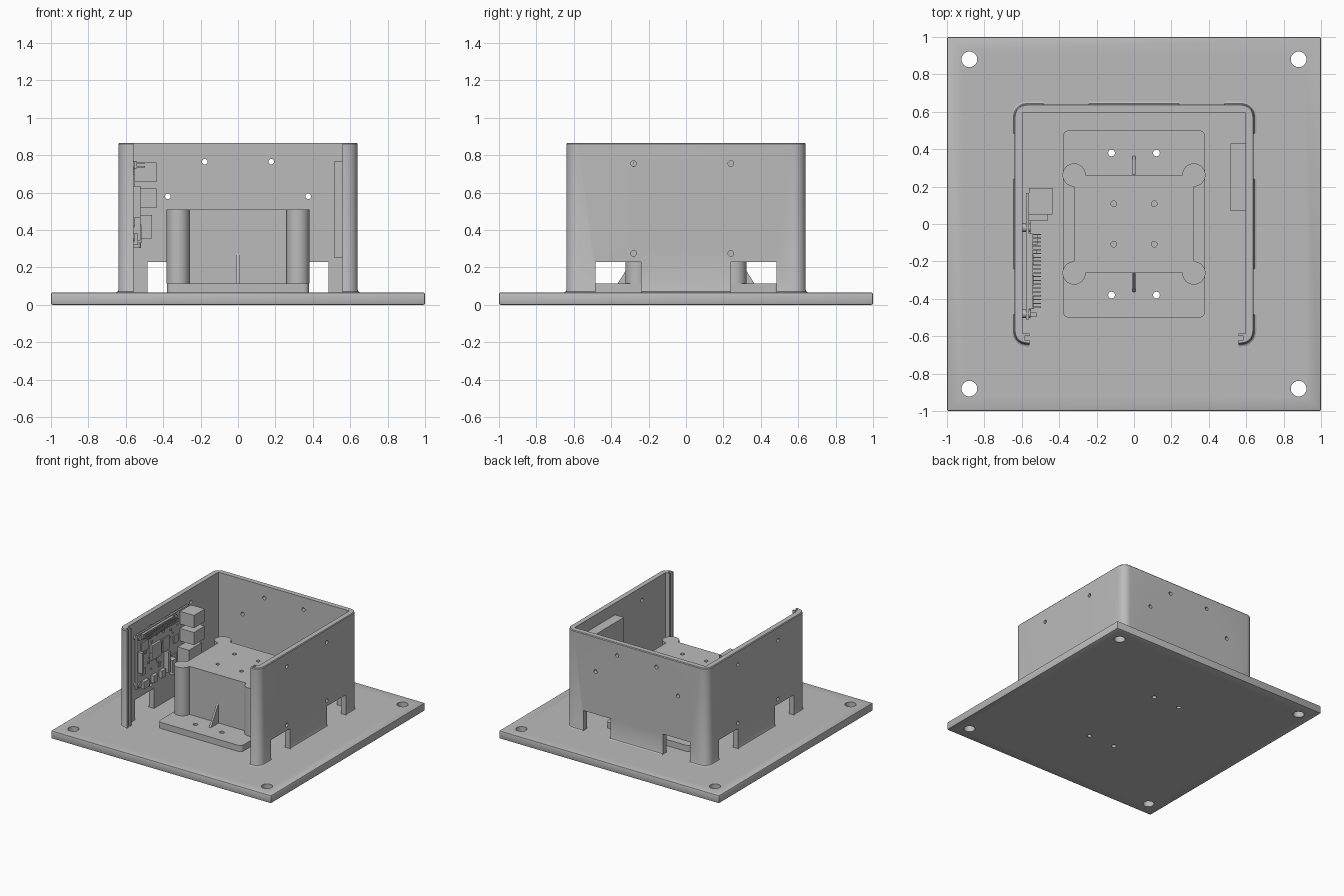
import bpy
import bmesh
import random
from math import pi, cos, sin, radians
from mathutils import Matrix, Vector

random.seed(4)
if "Cube" in bpy.data.objects:
    bpy.data.objects.remove(bpy.data.objects["Cube"], do_unlink=True)

grey = bpy.data.materials.new("plain grey")
grey.use_nodes = True
grey.diffuse_color = (0.5, 0.5, 0.5, 1)
grey.node_tree.nodes["Principled BSDF"].inputs["Base Color"].default_value = (0.5, 0.5, 0.5, 1)


def finish(name, bm):
    bmesh.ops.recalc_face_normals(bm, faces=bm.faces)
    mesh = bpy.data.meshes.new(name)
    bm.to_mesh(mesh)
    bm.free()
    mesh.materials.append(grey)
    obj = bpy.data.objects.new(name, mesh)
    bpy.context.collection.objects.link(obj)
    return obj


def add_box(bm, x, y, z):
    """Box from three (low, high) ranges; returns its vertices."""
    size = Matrix.Diagonal((x[1] - x[0], y[1] - y[0], z[1] - z[0], 1))
    mid = Vector((sum(x) / 2, sum(y) / 2, sum(z) / 2))
    return bmesh.ops.create_cube(bm, size=1, matrix=Matrix.Translation(mid) @ size)["verts"]


def add_rod(bm, centre, radius, length, axis="Z"):
    turn = {"X": Matrix.Rotation(pi / 2, 4, "Y"), "Y": Matrix.Rotation(pi / 2, 4, "X"), "Z": Matrix()}[axis]
    bmesh.ops.create_cone(bm, cap_ends=True, segments=32, radius1=radius, radius2=radius,
                          depth=length, matrix=Matrix.Translation(centre) @ turn)


def add_loft(bm, levels):
    """Stack of (outline, z) levels with capped ends."""
    rings = [[bm.verts.new((x, y, z)) for x, y in outline] for outline, z in levels]
    for low, high in zip(rings, rings[1:]):
        for i in range(len(low)):
            bm.faces.new((low[i - 1], low[i], high[i], high[i - 1]))
    bm.faces.new(rings[0])
    bm.faces.new(rings[-1])


def arc(cx, cy, r, start, end, steps=8):
    angles = [radians(start + (end - start) * i / steps) for i in range(steps + 1)]
    return [(cx + r * cos(a), cy + r * sin(a)) for a in angles]


def cut(obj, bm):
    """Subtract a helper mesh and bake the result."""
    cutter = finish("cutter", bm)
    cutter.hide_render = True
    mod = obj.modifiers.new("cut", "BOOLEAN")
    mod.object = cutter
    mod.operation = "DIFFERENCE"
    mod.solver = "EXACT"
    graph = bpy.context.evaluated_depsgraph_get()
    obj.data = bpy.data.meshes.new_from_object(obj.evaluated_get(graph))
    obj.modifiers.clear()
    bpy.data.objects.remove(cutter, do_unlink=True)


def smooth(*objects):
    bpy.ops.object.select_all(action="DESELECT")
    for obj in objects:
        obj.select_set(True)
        bpy.context.view_layer.objects.active = obj
    bpy.ops.object.shade_smooth_by_angle(angle=radians(30))


SIGNS = [(1, 1), (-1, 1), (-1, -1), (1, -1)]
FLOOR = 0.065

# Base plate with corner holes and four screw holes
bm = bmesh.new()
add_box(bm, (-1, 1), (-1, 1), (0, FLOOR))
bmesh.ops.bevel(bm, geom=bm.edges[:], offset=0.008, segments=2, affect="EDGES", profile=0.5)
base = finish("base_plate", bm)
bm = bmesh.new()
for sx, sy in SIGNS:
    add_rod(bm, (sx * 0.88, sy * 0.88, 0), 0.042, 1)
    add_rod(bm, (sx * 0.12, sy * 0.38, 0), 0.018, 1)
cut(base, bm)


# Three-sided housing with grooved front lips and a flared foot
def housing_outline(flare):
    r = 0.065 + flare
    half = [(0.595, 0.595), (0.595, -0.585), (0.56, -0.585), (0.56, -0.6), (0.585, -0.6),
            (0.585, -0.62), (0.56, -0.62), (0.56, -0.64 - flare)]
    half += arc(0.575, -0.575, r, -90, 0) + arc(0.575, 0.575, r, 0, 90)
    return half + [(-x, y) for x, y in reversed(half)]


bm = bmesh.new()
add_loft(bm, [(housing_outline(f), z) for f, z in
              ((0.016, FLOOR - 0.005), (0.014, FLOOR), (0.004, 0.07), (0, 0.08), (0, 0.86), (-0.005, 0.866))])
housing = finish("housing", bm)
bm = bmesh.new()
for s in (-1, 1):
    near, far = sorted((s * 0.24, s * 0.485))
    add_box(bm, (-1, 1), (near, far), (0, 0.23))
    add_box(bm, (near, far), (0.55, 0.8), (0, 0.23))
    add_rod(bm, (s * 0.178, 0.62, 0.765), 0.015, 0.3, "Y")
    add_rod(bm, (s * 0.375, 0.62, 0.58), 0.015, 0.3, "Y")
    for z in (0.275, 0.755):
        add_rod(bm, (0, s * 0.26 - 0.02, z), 0.015, 2, "X")
cut(housing, bm)

# Pedestal foot
bm = bmesh.new()
outline = []
for i, (sx, sy) in enumerate(SIGNS):
    outline += arc(sx * 0.35, sy * 0.47, 0.03, i * 90, i * 90 + 90, 5)
add_loft(bm, [(outline, FLOOR - 0.002), (outline, 0.115)])
foot = finish("pedestal_foot", bm)
bm = bmesh.new()
for sx, sy in SIGNS:
    add_rod(bm, (sx * 0.12, sy * 0.38, 0.1), 0.018, 0.3)
cut(foot, bm)

# Pedestal block with round corner columns and blind holes
bm = bmesh.new()
outline = []
for i, (sx, sy) in enumerate(SIGNS):
    outline += arc(sx * 0.32, sy * 0.262, 0.062, i * 90 - 90, i * 90 + 180, 24)
add_loft(bm, [(outline, 0.113), (outline, 0.51)])
block = finish("pedestal_block", bm)
bm = bmesh.new()
for sx, sy in SIGNS:
    add_rod(bm, (sx * 0.108, sy * 0.108, 0.5), 0.015, 0.2)
cut(block, bm)

# Triangular ribs on both sides of the pedestal
for name, s in (("front_rib", -1), ("back_rib", 1)):
    bm = bmesh.new()
    sides = [[bm.verts.new((x, s * y, z)) for y, z in ((0.26, 0.114), (0.365, 0.114), (0.355, 0.13), (0.265, 0.275), (0.26, 0.275))]
             for x in (-0.008, 0.008)]
    for side in sides:
        bm.faces.new(side)
    for i in range(len(sides[0])):
        bm.faces.new((sides[0][i - 1], sides[0][i], sides[1][i], sides[1][i - 1]))
    finish(name, bm)

# Flat module on the side wall
bm = bmesh.new()
add_box(bm, (0.515, 0.596), (0.07, 0.43), (0.25, 0.77))
finish("wall_module", bm)

# Circuit board on standoffs
FACE = -0.562
bm = bmesh.new()
add_box(bm, (-0.577, FACE), (-0.51, 0.165), (0.33, 0.775))
board = finish("circuit_board", bm)
bm = bmesh.new()
for y in (-0.48, -0.02):
    for z in (0.36, 0.745):
        add_rod(bm, (-0.575, y, z), 0.022, 0.045, "X")
standoffs = finish("board_standoffs", bm)


def add_socket(bm, x, y, z, facing, depth):
    """Box whose mouth is recessed on the given side."""
    verts = add_box(bm, x, y, z)
    bm.normal_update()
    mouth = max({f for v in verts for f in v.link_faces}, key=lambda f: f.normal.dot(facing))
    bmesh.ops.inset_individual(bm, faces=[mouth], thickness=0.008)
    bmesh.ops.translate(bm, verts=mouth.verts, vec=-depth * facing)


# Large sockets at the back end of the board
back, down = Vector((0, 1, 0)), Vector((0, 0, -1))
bm = bmesh.new()
for z in (0.657, 0.517):
    add_socket(bm, (FACE, -0.5), (0.05, 0.192), (z, z + 0.104), back, 0.08)
    add_socket(bm, (-0.5, -0.435), (0.05, 0.192), (z, z + 0.104), back, 0.08)
finish("stacked_sockets", bm)
bm = bmesh.new()
add_socket(bm, (FACE, -0.46), (0.02, 0.188), (0.355, 0.48), back, 0.08)
finish("network_socket", bm)

# Small sockets along the lower edge
bm = bmesh.new()
for y, w in ((-0.42, 0.07), (-0.3, 0.055), (-0.195, 0.055)):
    add_socket(bm, (FACE, FACE + 0.027), (y - w / 2, y + w / 2), (0.32, 0.38), down, 0.03)
add_box(bm, (FACE, FACE + 0.045), (-0.11, -0.055), (0.33, 0.43))
add_rod(bm, (FACE + 0.022, -0.082, 0.32), 0.022, 0.03)
finish("edge_sockets", bm)

# Pin header along the upper edge
bm = bmesh.new()
add_box(bm, (FACE, FACE + 0.02), (-0.455, -0.05), (0.728, 0.768))
for i in range(20):
    for z in (0.738, 0.758):
        y = -0.445 + i * 0.0205
        add_box(bm, (FACE, -0.498), (y - 0.003, y + 0.003), (z - 0.003, z + 0.003))
finish("pin_header", bm)

# Chips, ribbon connectors and scattered small parts
bm = bmesh.new()
for y, z, w, h, t in ((-0.28, 0.57, 0.12, 0.12, 0.02), (-0.14, 0.57, 0.085, 0.11, 0.009), (-0.42, 0.66, 0.09, 0.08, 0.012),
                      (-0.01, 0.56, 0.06, 0.06, 0.009), (-0.03, 0.42, 0.055, 0.055, 0.009), (-0.43, 0.45, 0.05, 0.05, 0.01),
                      (-0.485, 0.55, 0.025, 0.17, 0.04), (-0.145, 0.43, 0.025, 0.17, 0.04)):
    add_box(bm, (FACE, FACE + t), (y - w / 2, y + w / 2), (z - h / 2, z + h / 2))
finish("board_chips", bm)
bm = bmesh.new()
for _ in range(30):
    y, z = random.uniform(-0.45, 0.02), random.uniform(0.4, 0.71)
    w, h = random.choice(((0.008, 0.016), (0.016, 0.008), (0.02, 0.02)))
    add_box(bm, (FACE, FACE + 0.008), (y, y + w), (z, z + h))
finish("board_small_parts", bm)

smooth(base, housing, foot, block, standoffs)
